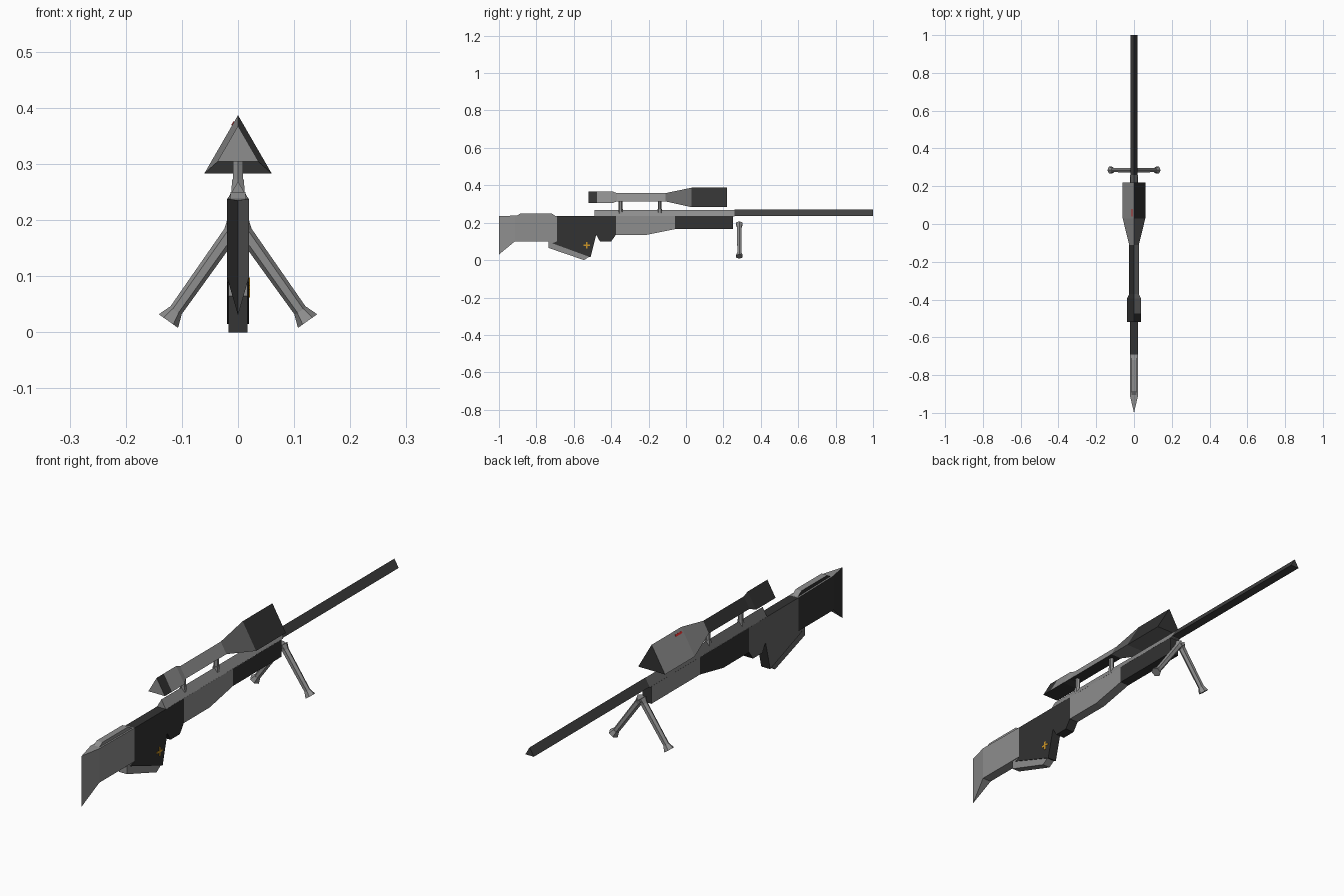
import bpy, bmesh, math
from mathutils import Vector, Matrix

if "Cube" in bpy.data.objects:
    bpy.data.objects.remove(bpy.data.objects["Cube"])


def material(name, r, g, b):
    m = bpy.data.materials.new(name)
    m.diffuse_color = (r, g, b, 1)
    m.use_nodes = True
    m.node_tree.nodes["Principled BSDF"].inputs["Base Color"].default_value = m.diffuse_color
    return m


MATS = [material("light_grey", .27, .27, .27), material("mid_grey", .13, .13, .13),
        material("charcoal", .032, .032, .032), material("barrel_grey", .05, .05, .05),
        material("red", .6, .02, .02), material("orange", .6, .3, .02)]
LIGHT, MID, DARK, BARREL, RED, ORANGE = range(6)


def finish(name, bm, rule):
    """Clean the mesh, colour each face by a rule and link the object."""
    bmesh.ops.remove_doubles(bm, verts=bm.verts, dist=1e-5)
    bmesh.ops.recalc_face_normals(bm, faces=bm.faces)
    for f in bm.faces:
        f.normal_update()
        f.material_index = rule(f)
    me = bpy.data.meshes.new(name)
    bm.to_mesh(me)
    bm.free()
    for m in MATS:
        me.materials.append(m)
    ob = bpy.data.objects.new(name, me)
    bpy.context.collection.objects.link(ob)
    return ob


def sided(right, left, other):
    return lambda f: right if f.normal.x > .3 else left if f.normal.x < -.3 else other


def prism(name, pts, width, right, left, other):
    """Side profile (y, z) extruded across x; width is a number or a function of y."""
    w = width if callable(width) else lambda y: width
    bm = bmesh.new()
    r = [bm.verts.new((w(y), y, z)) for y, z in pts]
    l = [bm.verts.new((-w(y), y, z)) for y, z in pts]
    bm.faces.new(r)
    bm.faces.new(l[::-1])
    for i in range(len(pts)):
        j = (i + 1) % len(pts)
        bm.faces.new((r[i], l[i], l[j], r[j]))
    return finish(name, bm, sided(right, left, other))


def triangle_tube(name, stations, rule):
    """Three-sided tube along y through (y, z_bottom, z_top)."""
    bm = bmesh.new()
    rings = []
    for y, b, t in stations:
        h = (t - b) / math.sqrt(3)
        rings.append([bm.verts.new(c) for c in ((-h, y, b), (h, y, b), (0, y, t))])
    for a, b in zip(rings, rings[1:]):
        for i in range(3):
            j = (i + 1) % 3
            bm.faces.new((a[i], a[j], b[j], b[i]))
    bm.faces.new(rings[0])
    bm.faces.new(rings[-1])
    return finish(name, bm, rule)


def rod(name, p, q, r1, r2, sides=6):
    p, q = Vector(p), Vector(q)
    d = q - p
    bm = bmesh.new()
    m = Matrix.Translation((p + q) / 2) @ d.to_track_quat('Z', 'Y').to_matrix().to_4x4()
    bmesh.ops.create_cone(bm, cap_ends=True, segments=sides, radius1=r1, radius2=r2,
                          depth=d.length, matrix=m)
    return finish(name, bm, lambda f: LIGHT)


def plate(name, loc, size, angle, mat):
    bm = bmesh.new()
    m = (Matrix.Translation(loc) @ Matrix.Rotation(angle, 4, 'Y')
         @ Matrix.Diagonal((*size, 1)))
    bmesh.ops.create_cube(bm, size=1, matrix=m)
    return finish(name, bm, lambda f: mat)


# Stock: butt tapering to a vertical edge, main stock, cheek rest
prism("butt", [(-1, .03), (-1, .235), (-.915, .238), (-.915, .10)],
      lambda y: .02 * (y + 1) / .085, LIGHT, DARK, LIGHT)
prism("stock", [(-.915, .10), (-.915, .238), (-.69, .235), (-.69, .10)],
      .02, LIGHT, DARK, LIGHT)
prism("cheek_rest", [(-.91, .234), (-.885, .25), (-.72, .25), (-.695, .234)],
      .013, LIGHT, DARK, LIGHT)

# Grip with trigger guard, and the lighter strip below it
prism("grip", [(-.69, .235), (-.69, .10), (-.715, .09), (-.51, .015), (-.48, .135),
               (-.46, .10), (-.40, .10), (-.375, .135), (-.375, .235)],
      .02, DARK, MID, DARK)
prism("grip_base", [(-.735, .10), (-.735, .065), (-.545, 0), (-.515, .02), (-.69, .10)],
      .017, LIGHT, MID, LIGHT)

# Receiver and fore-end
prism("receiver", [(-.375, .235), (-.375, .135), (-.21, .135), (-.06, .165), (-.06, .235)],
      .02, LIGHT, DARK, LIGHT)
prism("fore_end", [(-.06, .235), (-.06, .165), (.25, .165), (.25, .235)],
      .02, DARK, LIGHT, DARK)

# Barrel: light rear tube, dark front tube
triangle_tube("rear_tube", [(-.49, .234, .269), (.26, .234, .269)], sided(LIGHT, MID, LIGHT))
triangle_tube("barrel", [(.26, .237, .27), (1, .237, .27)], lambda f: BARREL)


# Scope: colour changes by side and along its length
def scope_rule(f):
    y, nx = f.calc_center_median().y, f.normal.x
    if abs(f.normal.y) > .9:
        return LIGHT if y < 0 else DARK
    if y > 0:
        return DARK if nx > .3 else LIGHT if nx < -.3 else MID
    if y < -.475:
        return DARK
    if y > -.11:
        return MID if nx > .3 else LIGHT
    return LIGHT if nx > .3 else DARK


triangle_tube("scope", [(-.52, .304, .368), (-.475, .304, .368), (-.395, .304, .368),
                        (-.37, .314, .358), (-.11, .314, .358), (.03, .283, .387),
                        (.22, .283, .387)], scope_rule)
for i, y in enumerate((-.35, -.14)):
    rod(f"scope_mount_{i}", (0, y, .26), (0, y, .325), .010, .010)
    rod(f"mount_foot_{i}", (0, y, .247), (0, y, .272), .014, .012)

# Bipod legs with flared feet and collars
for side, s in (("left", -1), ("right", 1)):
    top, foot = Vector((0, .285, .195)), Vector((.124 * s, .285, .02))
    d = (foot - top).normalized()
    rod(f"bipod_leg_{side}", top, foot, .014, .012)
    rod(f"bipod_foot_{side}", foot - d * .022, foot, .013, .021)
    rod(f"bipod_collar_{side}", top, top + d * .022, .021, .014)

# Small painted marks
plate("scope_mark", (-.0087, .06, .372), (.003, .04, .008), math.radians(30), RED)
plate("grip_mark_across", (.02, -.53, .08), (.003, .036, .008), 0, ORANGE)
plate("grip_mark_up", (.02, -.53, .08), (.0034, .008, .036), 0, ORANGE)
